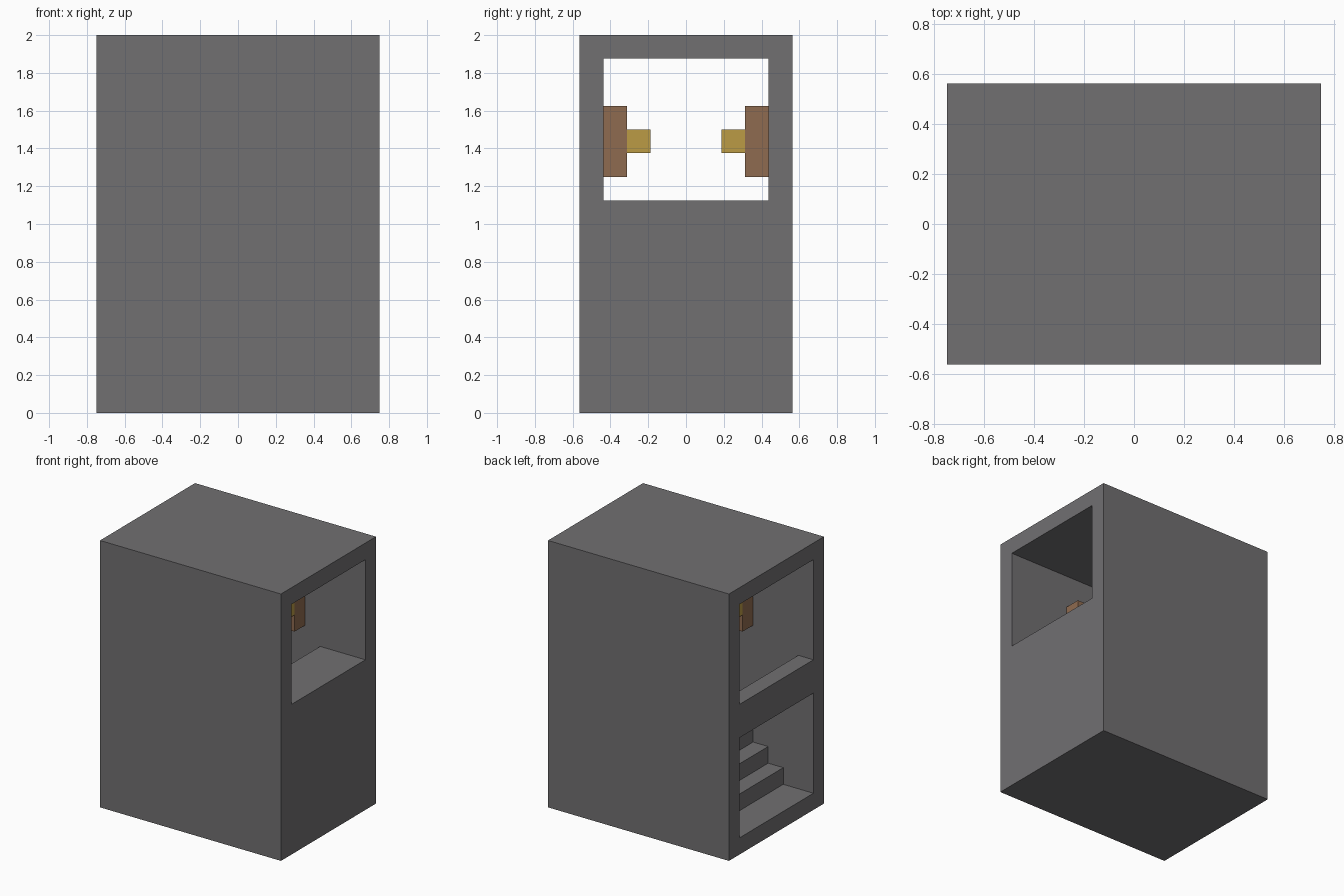
import bpy
import bmesh
from mathutils import Vector

U = 0.125  # one building block

default = bpy.data.objects.get("Cube")
if default:
    bpy.data.objects.remove(default, do_unlink=True)


def material(name, rgb):
    mat = bpy.data.materials.new(name)
    mat.use_nodes = True
    colour = (*rgb, 1.0)
    mat.diffuse_color = colour
    mat.node_tree.nodes["Principled BSDF"].inputs["Base Color"].default_value = colour
    return mat


def finish(name, bm, mat):
    bmesh.ops.recalc_face_normals(bm, faces=bm.faces)
    mesh = bpy.data.meshes.new(name)
    bm.to_mesh(mesh)
    bm.free()
    mesh.materials.append(mat)
    obj = bpy.data.objects.new(name, mesh)
    bpy.context.scene.collection.objects.link(obj)
    return obj


def box(name, low, high, mat):
    """Box between two opposite corners, in blocks."""
    low, high = Vector(low) * U, Vector(high) * U
    bm = bmesh.new()
    bmesh.ops.create_cube(bm, size=1)
    bmesh.ops.scale(bm, vec=high - low, verts=bm.verts)
    bmesh.ops.translate(bm, vec=(low + high) / 2, verts=bm.verts)
    return finish(name, bm, mat)


def prism(name, profile, half_width, mat):
    """Side profile (x, z) extruded across the width, in blocks."""
    bm = bmesh.new()
    face = bm.faces.new([bm.verts.new((x * U, -half_width * U, z * U)) for x, z in profile])
    new = bmesh.ops.extrude_face_region(bm, geom=[face])["geom"]
    verts = [v for v in new if isinstance(v, bmesh.types.BMVert)]
    bmesh.ops.translate(bm, vec=(0, 2 * half_width * U, 0), verts=verts)
    return finish(name, bm, mat)


stone = material("stone grey", (0.165, 0.160, 0.167))
wood = material("wood brown", (0.275, 0.147, 0.080))
glow = material("lamp yellow", (0.500, 0.325, 0.058))

# Stone block with a passage: lower doorway, stairs up, upper hall open at both ends
block = box("stair_block", (-6, -4.5, 0), (6, 4.5, 16), stone)
passage = [(-7, 1)]
for step in range(8):
    passage += [(step - 4, step + 1), (step - 4, step + 2)]
passage += [(7, 9), (7, 15), (-7, 15), (-7, 9), (-5, 9), (-5, 7), (-7, 7)]
cutter = prism("passage_cutter", passage, 3.5, stone)
cutter.hide_render = True

cut = block.modifiers.new("passage", "BOOLEAN")
cut.operation = "DIFFERENCE"
cut.solver = "EXACT"
cut.object = cutter
bpy.context.view_layer.objects.active = block
bpy.ops.object.modifier_apply(modifier=cut.name)
bpy.data.objects.remove(cutter, do_unlink=True)

# Wall lamps: two facing pairs in the upper hall
for side, s in (("back", 1), ("front", -1)):
    for end, x in (("left", 1), ("right", -2)):
        bracket_y = sorted((2.5 * s, 3.5 * s))
        lamp_y = sorted((1.5 * s, 2.5 * s))
        box(f"{side}_{end}_lamp_bracket", (x, bracket_y[0], 10), (x + 1, bracket_y[1], 13), wood)
        box(f"{side}_{end}_lamp", (x, lamp_y[0], 11), (x + 1, lamp_y[1], 12), glow)
